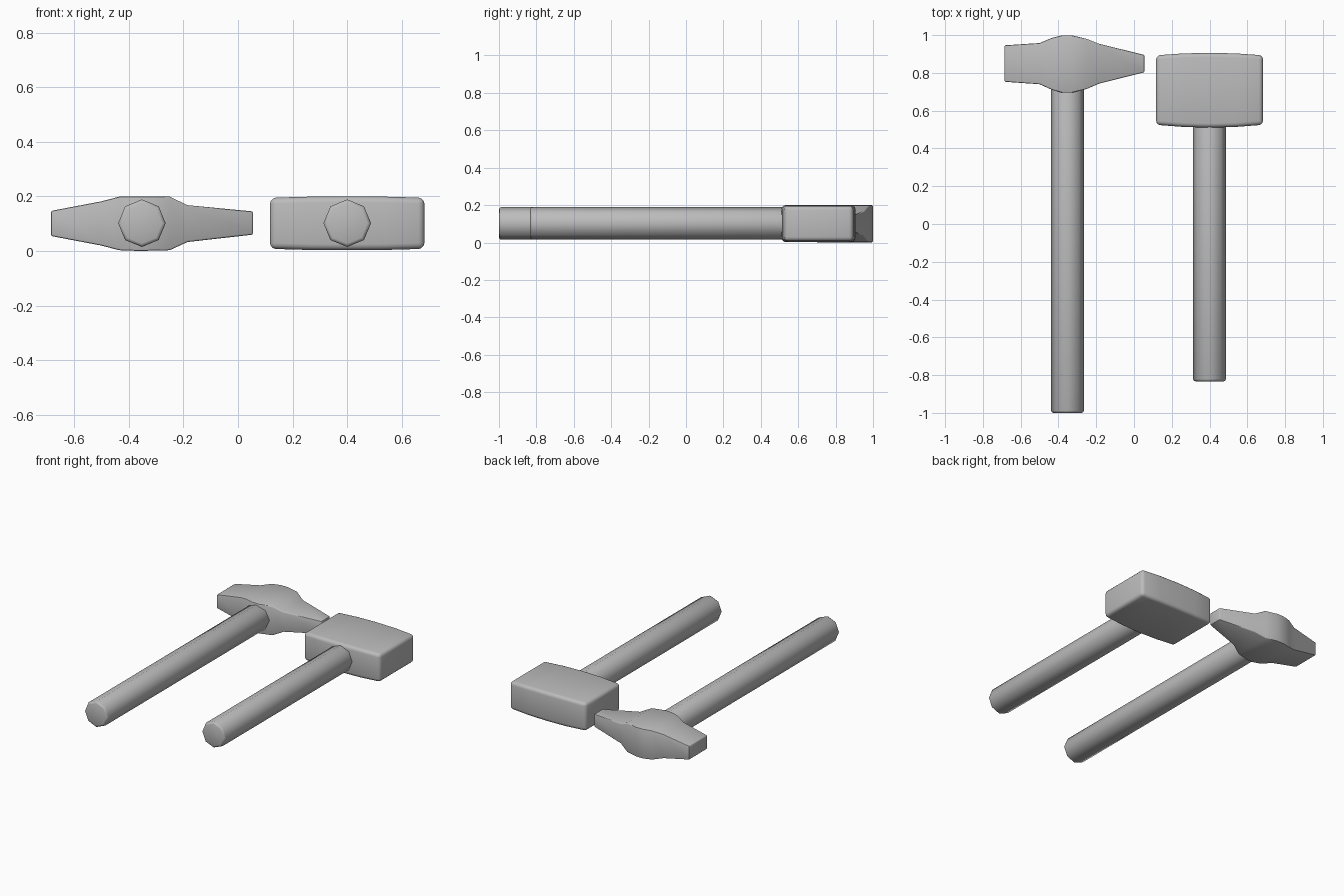
import bpy, bmesh, math
from mathutils import Matrix

cube = bpy.data.objects.get("Cube")
if cube:
    bpy.data.objects.remove(cube)

grey = bpy.data.materials.new("plain grey")
grey.use_nodes = True
colour = (0.5, 0.5, 0.5, 1)
grey.diffuse_color = colour
grey.node_tree.nodes["Principled BSDF"].inputs["Base Color"].default_value = colour


def finish(bm, name, bevel, segments, smooth):
    bmesh.ops.recalc_face_normals(bm, faces=bm.faces)
    mesh = bpy.data.meshes.new(name)
    bm.to_mesh(mesh)
    bm.free()
    mesh.materials.append(grey)
    ob = bpy.data.objects.new(name, mesh)
    bpy.context.collection.objects.link(ob)
    mod = ob.modifiers.new("soft edges", "BEVEL")
    mod.width, mod.segments = bevel, segments
    mod.limit_method, mod.angle_limit = "ANGLE", math.radians(50)
    bpy.ops.object.select_all(action="DESELECT")
    ob.select_set(True)
    bpy.context.view_layer.objects.active = ob
    bpy.ops.object.modifier_apply(modifier=mod.name)
    bpy.ops.object.shade_smooth_by_angle(angle=math.radians(smooth))
    return ob


def handle(name, x, front, back):
    """Eight-sided shaft lying along y."""
    bm = bmesh.new()
    place = Matrix.Translation((x, (front + back) / 2, 0.102)) @ Matrix.Rotation(math.pi / 2, 4, "X")
    bmesh.ops.create_cone(bm, cap_ends=True, segments=8, radius1=0.087, radius2=0.087,
                          depth=back - front, matrix=place)
    finish(bm, name, 0.012, 2, 50)


def head(name, sections, bevel, segments):
    """Loft rectangles given as (x, y low, y high, z low, z high)."""
    bm = bmesh.new()
    rings = [[bm.verts.new((x, y, z)) for y, z in ((y0, z0), (y1, z0), (y1, z1), (y0, z1))]
             for x, y0, y1, z0, z1 in sections]
    for a, b in zip(rings, rings[1:]):
        for i in range(4):
            j = (i + 1) % 4
            bm.faces.new((a[i], a[j], b[j], b[i]))
    bm.faces.new(rings[0])
    bm.faces.new(rings[-1])
    finish(bm, name, bevel, segments, 40)


# Long-handled hammer with a tapered head
handle("hammer_handle", -0.352, -1.0, 0.8)
head("hammer_head", [
    (-0.685, 0.753, 0.946, 0.055, 0.147),
    (-0.50, 0.740, 0.958, 0.020, 0.182),
    (-0.435, 0.711, 0.985, 0.003, 0.199),
    (-0.38, 0.695, 0.999, 0.001, 0.200),
    (-0.33, 0.695, 0.999, 0.001, 0.200),
    (-0.25, 0.715, 0.980, 0.003, 0.199),
    (-0.185, 0.743, 0.954, 0.033, 0.168),
    (0.055, 0.803, 0.895, 0.060, 0.145),
], 0.006, 2)

# Short-handled mallet with a gently bulging block head
handle("mallet_handle", 0.40, -0.833, 0.7)
head("mallet_head", [
    (0.117, 0.525, 0.893, 0.008, 0.195),
    (0.26, 0.514, 0.903, 0.004, 0.199),
    (0.40, 0.510, 0.906, 0.003, 0.200),
    (0.54, 0.514, 0.903, 0.004, 0.199),
    (0.683, 0.525, 0.893, 0.008, 0.195),
], 0.022, 3)
